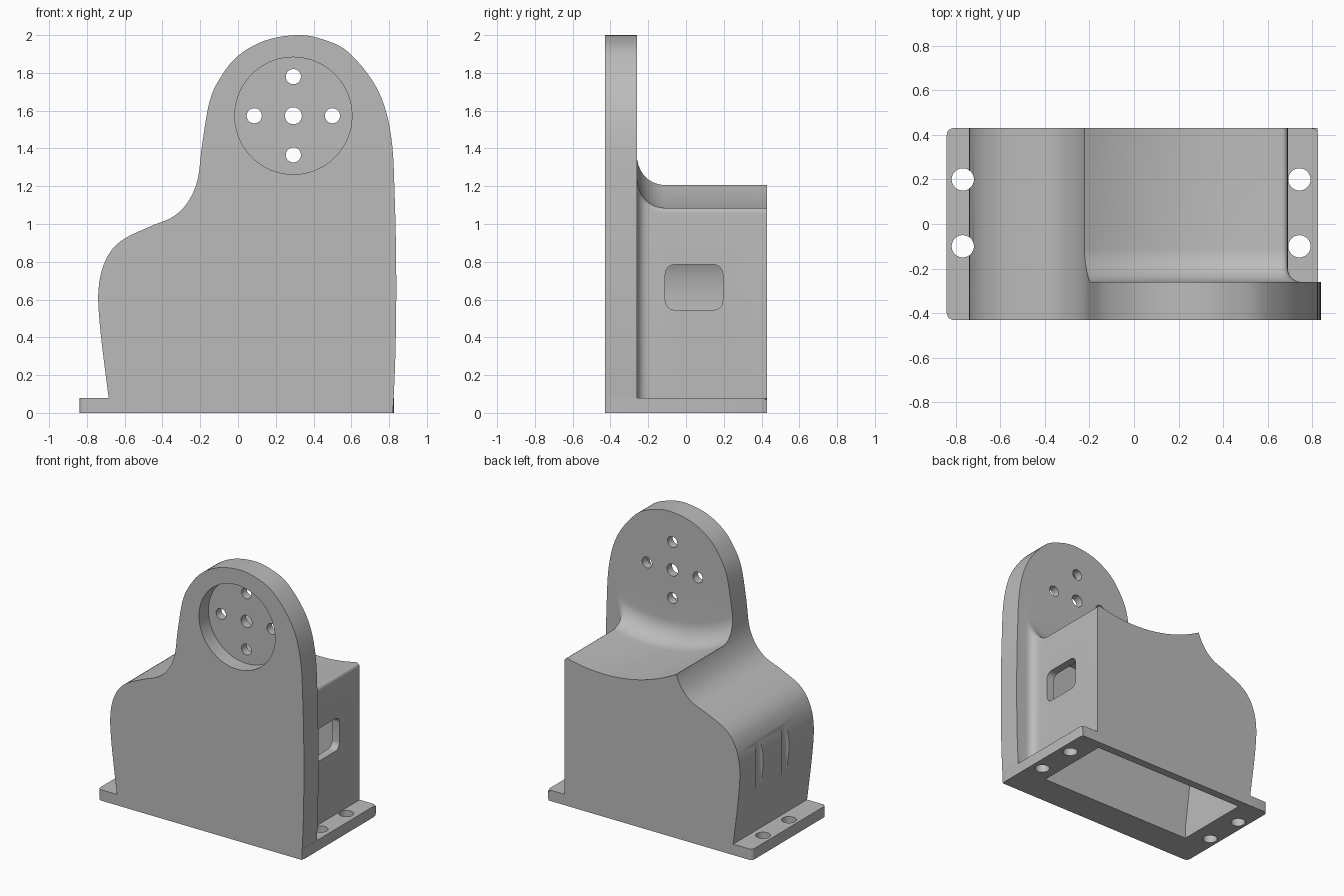
import bpy, bmesh, math
from mathutils import Vector

if "Cube" in bpy.data.objects:
    bpy.data.objects.remove(bpy.data.objects["Cube"], do_unlink=True)

grey = bpy.data.materials.new("plain grey")
grey.use_nodes = True
grey.diffuse_color = (0.5, 0.5, 0.5, 1)
grey.node_tree.nodes["Principled BSDF"].inputs["Base Color"].default_value = (0.5, 0.5, 0.5, 1)


def loft(name, rings):
    """Closed solid through a list of equal-sized rings of 3D points."""
    bm = bmesh.new()
    loops = [[bm.verts.new(p) for p in ring] for ring in rings]
    n = len(loops[0])
    for a, b in zip(loops, loops[1:]):
        for i in range(n):
            j = (i + 1) % n
            bm.faces.new((a[i], a[j], b[j], b[i]))
    bm.faces.new(loops[0][::-1])
    bm.faces.new(loops[-1])
    bmesh.ops.recalc_face_normals(bm, faces=bm.faces)
    mesh = bpy.data.meshes.new(name)
    bm.to_mesh(mesh)
    bm.free()
    mesh.materials.append(grey)
    obj = bpy.data.objects.new(name, mesh)
    bpy.context.collection.objects.link(obj)
    return obj


def prism(name, pts, axis, lo, hi):
    """Extrude a 2D profile along x, y or z."""
    place = {"x": lambda p, d: (d, p[0], p[1]),
             "y": lambda p, d: (p[0], d, p[1]),
             "z": lambda p, d: (p[0], p[1], d)}[axis]
    return loft(name, [[place(p, d) for p in pts] for d in (lo, hi)])


def circle(cx, cy, r, n=48):
    return [(cx + r * math.cos(math.tau * i / n), cy + r * math.sin(math.tau * i / n))
            for i in range(n)]


def rounded_rect(x0, x1, y0, y1, r, n=6):
    pts = []
    corners = [(x1 - r, y1 - r), (x0 + r, y1 - r), (x0 + r, y0 + r), (x1 - r, y0 + r)]
    for k, (cx, cy) in enumerate(corners):
        for i in range(n + 1):
            a = (k + i / n) * math.pi / 2
            pts.append((cx + r * math.cos(a), cy + r * math.sin(a)))
    return pts


def spline(pts, steps=5):
    """Catmull-Rom curve through the points."""
    p = [Vector(q) for q in [pts[0]] + pts + [pts[-1]]]
    out = []
    for a, b, c, d in zip(p, p[1:], p[2:], p[3:]):
        for i in range(steps):
            t = i / steps
            out.append(0.5 * (2 * b + (c - a) * t + (2 * a - 5 * b + 4 * c - d) * t ** 2
                              + (3 * b - a - 3 * c + d) * t ** 3))
    return out + [p[-1]]


def boolean(target, tool, operation="DIFFERENCE"):
    mod = target.modifiers.new("cut", "BOOLEAN")
    mod.operation, mod.object, mod.solver = operation, tool, "EXACT"
    graph = bpy.context.evaluated_depsgraph_get()
    mesh = bpy.data.meshes.new_from_object(target.evaluated_get(graph))
    target.modifiers.clear()
    target.data = mesh
    bpy.data.objects.remove(tool, do_unlink=True)


# Housing: the front silhouette extruded through the full depth
FRONT, BACK, WALL = -0.43, 0.43, -0.26
outline = spline([(0.82, 0), (0.833, 0.3), (0.838, 0.7), (0.83, 1.13), (0.81, 1.47),
                  (0.74, 1.71), (0.59, 1.905), (0.45, 1.977), (0.31, 2.0), (0.14, 1.97),
                  (0, 1.89), (-0.09, 1.78), (-0.15, 1.65), (-0.19, 1.42), (-0.215, 1.23),
                  (-0.27, 1.11), (-0.35, 1.035), (-0.47, 0.985), (-0.62, 0.91),
                  (-0.7, 0.81), (-0.738, 0.66), (-0.73, 0.45), (-0.685, 0.08), (-0.675, 0)])
bracket = prism("motor_bracket", outline, "y", FRONT, BACK)


# Space behind the upright plate, with fillets where it meets the plate
def fillet(r, d):
    return r - math.sqrt(r * r - (r - d) ** 2) if d < r else 0.0


def recess_ring(d):
    radius = 1.2 - fillet(0.15, d)
    side = 0.69 + fillet(0.06, d)
    arc = lambda x: 2.25 - math.sqrt(radius ** 2 - (x - 0.37) ** 2)
    start, end, r = -0.6, side - 0.04, 0.04
    pts = [(start + (end - start) * i / 40, 0) for i in range(41)]
    pts = [(x, arc(x)) for x, _ in pts]
    a, b = Vector(pts[-1]), Vector((side, arc(side)))
    c = b - Vector((0, r))
    pts += [a.lerp(b, t / 5).lerp(b.lerp(c, t / 5), t / 5) for t in range(1, 6)]
    pts += [(side, 0.07), (1.2, 0.07), (1.2, 2.3), (start, 2.3)]
    return [(p[0], WALL + d, p[1]) for p in pts]


depths = [0.15 * (1 - math.cos(math.radians(9 * i))) for i in range(11)] + [0.9]
boolean(bracket, loft("recess_cutter", [recess_ring(d) for d in depths]))

# Base flange
base = prism("base_flange", rounded_rect(-0.84, 0.825, FRONT, BACK, 0.03), "z", 0, 0.08)
boolean(bracket, base, "UNION")

# Hollow inside, open at the bottom
inside = [(0.63, -0.1), (0.63, 0.99), (0.36, 0.98), (0.1, 0.99)]
inside += spline([(-0.22, 1.0), (-0.36, 0.96), (-0.5, 0.91), (-0.6, 0.84),
                  (-0.655, 0.74), (-0.675, 0.6), (-0.665, 0.4), (-0.63, 0.08)])
inside.append((-0.63, -0.1))
boolean(bracket, prism("cavity_cutter", inside, "y", -0.2, 0.37))

# Cable window in the side wall
window = rounded_rect(-0.11, 0.195, 0.545, 0.785, 0.05)
boolean(bracket, prism("window_cutter", window, "x", 0.5, 0.9))

# Round pocket in the front plate with five through holes
CX, CZ = 0.293, 1.573
boolean(bracket, prism("pocket_cutter", circle(CX, CZ, 0.31, 96), "y", -0.6, -0.32))
for dx, dz, r in [(0, 0, 0.045), (1, 0, 0.04), (-1, 0, 0.04), (0, 1, 0.04), (0, -1, 0.04)]:
    hole = circle(CX + 0.207 * dx, CZ + 0.207 * dz, r, 32)
    boolean(bracket, prism("plate_hole_cutter", hole, "y", -0.5, -0.1))

# Screw holes in the flange; the ones under the bulge also groove it
for x, top in [(-0.768, 0.95), (0.742, 0.3)]:
    for y in (-0.1, 0.2):
        boolean(bracket, prism("screw_hole_cutter", circle(x, y, 0.05, 32), "z", -0.1, top))

bpy.ops.object.select_all(action="DESELECT")
bracket.select_set(True)
bpy.context.view_layer.objects.active = bracket
bpy.ops.object.shade_smooth_by_angle(angle=math.radians(30))
